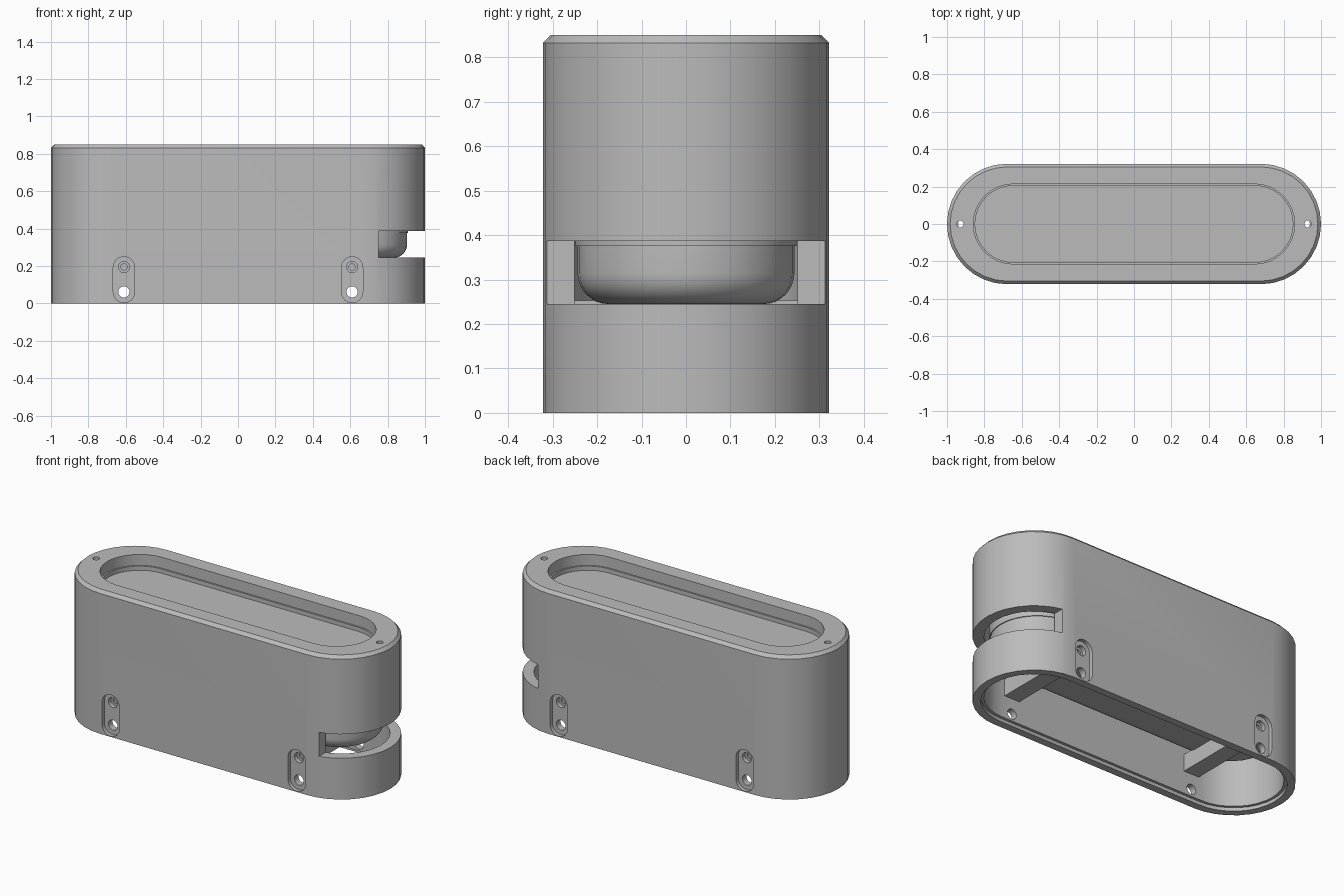
import bpy, bmesh
from math import pi, sin, cos
from mathutils import Matrix, Vector

cube = bpy.data.objects.get("Cube")
if cube:
    bpy.data.objects.remove(cube, do_unlink=True)

grey = bpy.data.materials.new("plain grey")
grey.use_nodes = True
COLOUR = (0.5, 0.5, 0.5, 1)
grey.diffuse_color = COLOUR
grey.node_tree.nodes["Principled BSDF"].inputs["Base Color"].default_value = COLOUR

# Turns a local (length, width, depth) frame into world (z, x, y)
SIDEWAYS = Matrix(((0, 1, 0, 0), (0, 0, 1, 0), (1, 0, 0, 0), (0, 0, 0, 1)))


def new_object(name, bm):
    bmesh.ops.remove_doubles(bm, verts=bm.verts, dist=1e-5)
    bmesh.ops.recalc_face_normals(bm, faces=bm.faces)
    mesh = bpy.data.meshes.new(name)
    bm.to_mesh(mesh)
    bm.free()
    mesh.materials.append(grey)
    obj = bpy.data.objects.new(name, mesh)
    bpy.context.collection.objects.link(obj)
    return obj


def oblong(name, rings, straight, steps=16, matrix=Matrix()):
    """Closed round-ended solid; rings are (radius, height), straight is half the flat run."""
    bm = bmesh.new()
    loops = []
    for radius, height in rings:
        loop = []
        for side in (1, -1):
            for i in range(steps + 1):
                a = -pi / 2 + pi * i / steps
                p = Vector((side * (straight + radius * cos(a)), side * radius * sin(a), height))
                loop.append(bm.verts.new(matrix @ p))
        loops.append(loop)
    n = len(loops[0])
    for low, high in zip(loops, loops[1:]):
        for i in range(n):
            j = (i + 1) % n
            bm.faces.new((low[i], low[j], high[j], high[i]))
    bm.faces.new(loops[0][::-1])
    bm.faces.new(loops[-1])
    return new_object(name, bm)


def box(name, centre, size):
    bm = bmesh.new()
    bmesh.ops.create_cube(bm, size=1, matrix=Matrix.Translation(centre) @ Matrix.Diagonal((*size, 1)))
    return new_object(name, bm)


def cut(target, cutter):
    cutter.hide_render = True
    mod = target.modifiers.new("cut", "BOOLEAN")
    mod.operation = "DIFFERENCE"
    mod.solver = "EXACT"
    mod.object = cutter
    bpy.context.view_layer.objects.active = target
    bpy.ops.object.modifier_apply(modifier=mod.name)
    bpy.data.objects.remove(cutter, do_unlink=True)


def smooth(obj):
    bpy.ops.object.select_all(action="DESELECT")
    obj.select_set(True)
    bpy.context.view_layer.objects.active = obj
    bpy.ops.object.shade_smooth_by_angle(angle=0.5)


# Outer shell with a chamfered top edge
RUN = 0.678
shell = oblong("shell", [(0.322, 0), (0.322, 0.832), (0.305, 0.85)], RUN)

# Hollow from below with a stepped mouth, and the stepped recess on top
cut(shell, oblong("cavity", [(0.278, -0.1), (0.278, 0.02), (0.262, 0.02), (0.262, 0.7)], RUN))
cut(shell, oblong("recess", [(0.205, 0.76), (0.205, 0.785), (0.214, 0.785), (0.214, 0.9)], 0.645))

# Opening at one end
cut(shell, box("end_opening", (1, 0, 0.316), (0.5, 1, 0.142)))

# Small holes in the top rim
for x in (-0.93, 0.93):
    cut(shell, oblong("rim_hole", [(0.019, 0.6), (0.019, 0.9)], 0, 8, Matrix.Translation((x, 0, 0))))

# Screw pockets on both long sides
for x in (-0.61, 0.61):
    def across(z):
        return Matrix.Translation((x, 0, z)) @ SIDEWAYS

    for start, end, deep in ((-0.4, -0.3, -0.275), (0.3, 0.4, 0.275)):
        cut(shell, oblong("pocket", [(0.057, start), (0.057, end)], 0.066, 12, across(0.127)))
        cut(shell, oblong("counterbore", sorted([(0.03, deep), (0.03, deep * 1.4)], key=lambda r: r[1]),
                          0, 10, across(0.195)))
    cut(shell, oblong("screw_hole", [(0.017, -0.5), (0.017, 0.5)], 0, 10, across(0.195)))
    cut(shell, oblong("cable_hole", [(0.03, -0.5), (0.03, 0.5)], 0, 10, across(0.062)))
smooth(shell)

# Inner tub with a rounded underside and a fine step near the top of the opening
FILLET = 0.07
rings = []
for i in range(9):
    a = pi / 2 * i / 8
    rings.append((0.244 - FILLET + FILLET * sin(a), 0.245 + FILLET * (1 - cos(a))))
rings += [(0.244, 0.376), (0.249, 0.376), (0.249, 0.73)]
tub = oblong("inner_tub", rings, 0.66)
for x in (-0.46, 0.46):
    cut(tub, oblong("tub_hole", [(0.03, 0.1), (0.03, 0.4)], 0, 10, Matrix.Translation((x, 0, 0))))
smooth(tub)

# Cross bars that take the screws
for side, x in (("right", -0.61), ("left", 0.61)):
    box(side + "_cross_bar", (x, 0, 0.203), (0.1, 0.53, 0.1))
